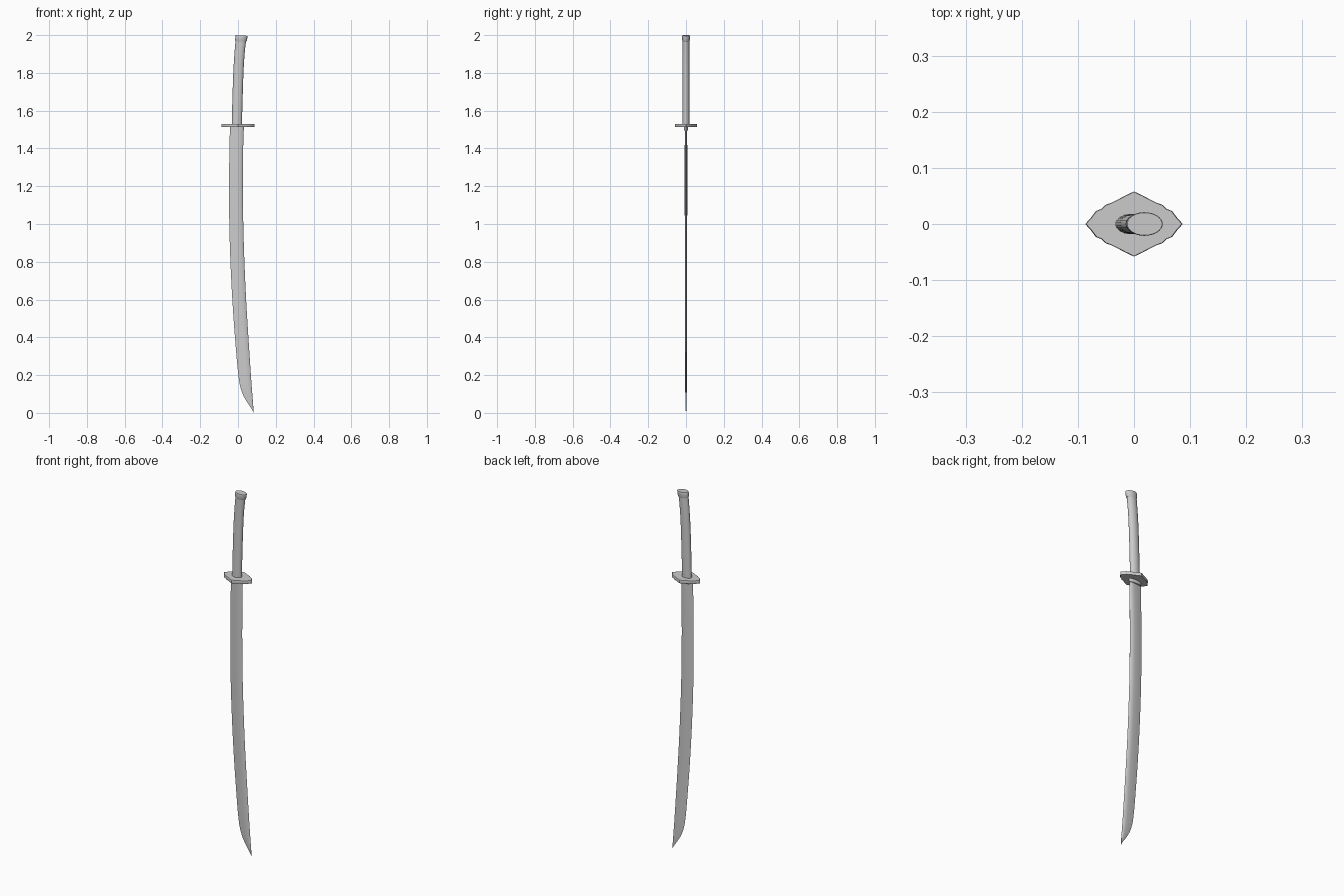
import bpy, math

if "Cube" in bpy.data.objects:
    bpy.data.objects.remove(bpy.data.objects["Cube"])


def spline(rows, steps):
    """Catmull-Rom resampling of station rows."""
    out = []
    for i in range(len(rows) - 1):
        a, b = rows[max(i - 1, 0)], rows[i]
        c, d = rows[i + 1], rows[min(i + 2, len(rows) - 1)]
        for s in range(steps):
            t = s / steps
            out.append([0.5 * (2 * q + (r - p) * t + (2 * p - 5 * q + 4 * r - w) * t * t
                               + (3 * q - p - 3 * r + w) * t ** 3)
                        for p, q, r, w in zip(a, b, c, d)])
    return out + [list(rows[-1])]


def loft(name, rings, angle=40):
    """Skin a list of equal-length rings (bottom to top) and cap both ends."""
    n = len(rings[0])
    verts = [p for ring in rings for p in ring]
    faces = [(k * n + i, k * n + (i + 1) % n, (k + 1) * n + (i + 1) % n, (k + 1) * n + i)
             for k in range(len(rings) - 1) for i in range(n)]
    faces += [tuple(reversed(range(n))), tuple(range(len(verts) - n, len(verts)))]
    mesh = bpy.data.meshes.new(name)
    mesh.from_pydata(verts, [], faces)
    obj = bpy.data.objects.new(name, mesh)
    bpy.context.collection.objects.link(obj)
    bpy.ops.object.select_all(action='DESELECT')
    obj.select_set(True)
    bpy.context.view_layer.objects.active = obj
    bpy.ops.object.shade_smooth_by_angle(angle=math.radians(angle))
    return obj


def ellipse(cx, z, rx, ry, tilt=0.0, n=32):
    return [(cx + rx * math.cos(2 * math.pi * i / n), ry * math.sin(2 * math.pi * i / n),
             z - tilt * rx * math.cos(2 * math.pi * i / n)) for i in range(n)]


# Blade: z, cutting edge x, spine x, half thickness
stations = [(0.0, 0.0825, 0.0835, 0.0005), (0.02, 0.073, 0.082, 0.002), (0.06, 0.046, 0.079, 0.003),
            (0.11, 0.021, 0.075, 0.004), (0.19, 0.003, 0.069, 0.0045), (0.4, -0.016, 0.055, 0.005),
            (0.6, -0.030, 0.043, 0.0055), (0.8, -0.040, 0.034, 0.006), (1.0, -0.046, 0.028, 0.0065),
            (1.2, -0.047, 0.026, 0.007), (1.35, -0.046, 0.027, 0.007), (1.5, -0.043, 0.029, 0.006)]
section = [(0, 0), (0.3, -0.6), (0.65, -1), (0.95, -0.7), (1, 0), (0.95, 0.7), (0.65, 1), (0.3, 0.6)]
loft("blade", [[(e + (s - e) * u, v * h, z) for u, v in section]
               for z, e, s, h in spline(stations, 4)], 50)

# Collar between blade and guard
loft("blade_collar", [ellipse(-0.006, z, 0.037, 0.011) for z in (1.494, 1.516)])

# Guard: one quarter of the scalloped diamond, mirrored twice
quarter = [(0.087, 0), (0.077, 0.011), (0.068, 0.023), (0.058, 0.027), (0.051, 0.034),
           (0.040, 0.038), (0.030, 0.043), (0.015, 0.051), (0, 0.058)]
half = quarter + [(-x, y) for x, y in reversed(quarter[:-1])]
outline = half + [(x, -y) for x, y in reversed(half[1:-1])]
loft("guard", [[(x * k, y * k, z) for x, y in outline]
               for k, z in ((0.98, 1.513), (1, 1.516), (1, 1.527), (0.98, 1.530))])

# Handle: curved oval grip
grip = [(1.525, -0.006, 0.027, 0.018), (1.65, -0.003, 0.027, 0.018),
        (1.8, 0.002, 0.027, 0.018), (1.9, 0.008, 0.027, 0.018), (1.98, 0.016, 0.028, 0.018)]
loft("handle", [ellipse(cx, z, rx, ry) for z, cx, rx, ry in spline(grip, 5)])

# Pommel cap
cap = [(1.966, 0.015, 0.028, 0.018), (1.972, 0.016, 0.031, 0.020),
       (1.990, 0.018, 0.032, 0.021), (1.996, 0.019, 0.032, 0.021), (1.998, 0.019, 0.031, 0.020)]
loft("pommel", [ellipse(cx, z, rx, ry, 0.06) for z, cx, rx, ry in cap])
